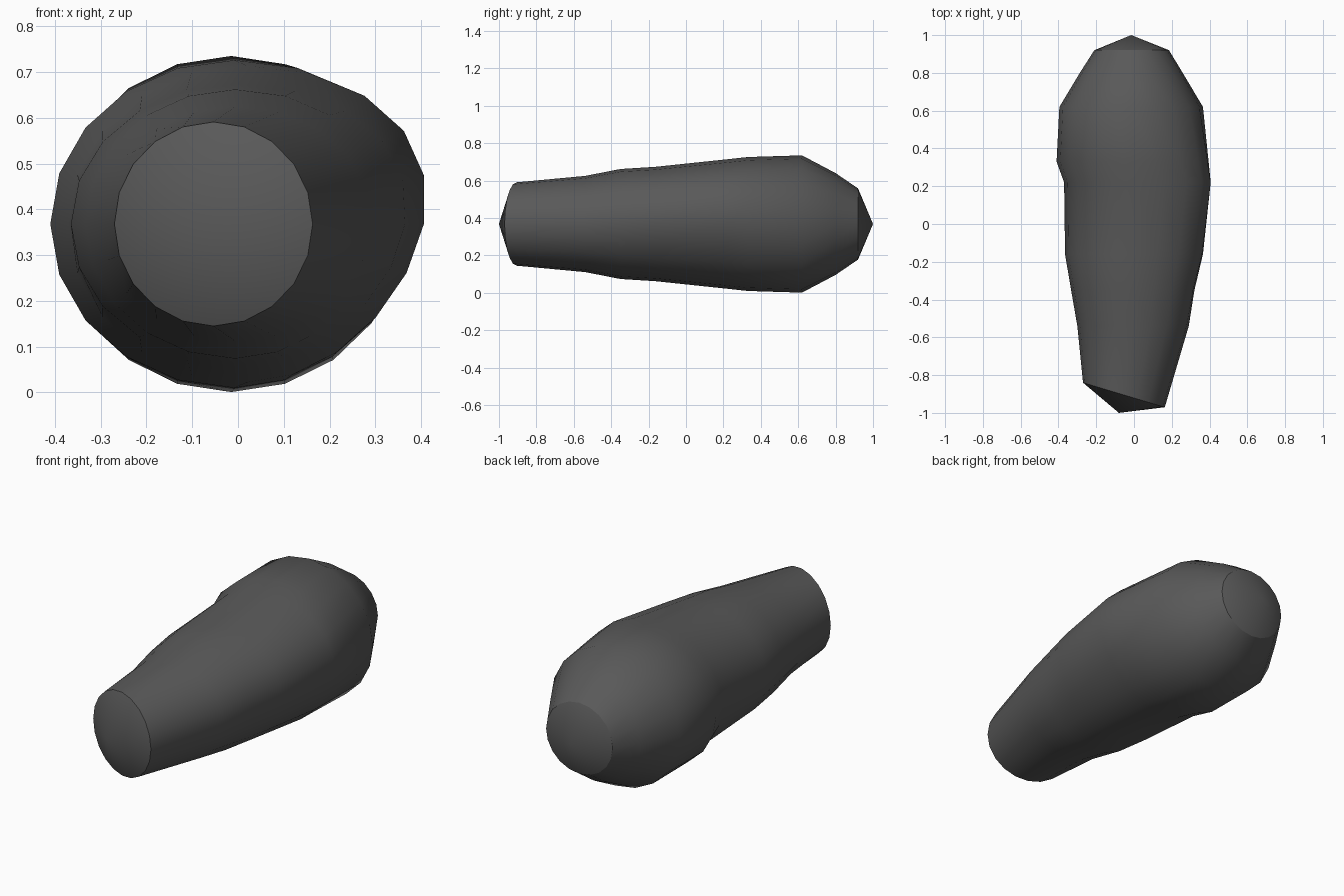
import bpy, bmesh, math

if "Cube" in bpy.data.objects:
    bpy.data.objects.remove(bpy.data.objects["Cube"])

SIDES = 20
MID_Z = 0.368

# Cross-sections: y, left x, right x, half height, yaw slope (dy/dx), right-side skew
RINGS = [
    (-0.905, -0.27, 0.163, 0.223, -0.30, 0.0),
    (-0.54, -0.30, 0.29, 0.257, 0.0, 0.005),
    (-0.35, -0.333, 0.32, 0.294, 0.0, 0.015),
    (-0.16, -0.365, 0.365, 0.306, 0.0, 0.022),
    (0.22, -0.37, 0.406, 0.346, 0.0, 0.032),
    (0.33, -0.41, 0.395, 0.358, 0.0, 0.024),
    (0.62, -0.395, 0.365, 0.367, 0.0, 0.0),
    (0.80, -0.287, 0.258, 0.272, 0.0, 0.0),
    (0.92, -0.21, 0.185, 0.19, 0.0, 0.0),
]

bm = bmesh.new()


def add_ring(y, left, right, half_height, yaw, skew):
    centre, rx = (left + right) / 2, (right - left) / 2
    verts = []
    for i in range(SIDES):
        a = 2 * math.pi * i / SIDES
        dx = rx * math.cos(a)
        bulge = skew * math.sin(2 * a) if math.cos(a) > 0 else 0
        verts.append(bm.verts.new((centre + dx + bulge, y + yaw * dx,
                                   MID_Z + half_height * math.sin(a))))
    return verts


def add_cap(ring, tip):
    # Shallow pointed end with a crisp rim
    apex = bm.verts.new(tip)
    for a, b in zip(ring, ring[1:] + ring[:1]):
        bm.faces.new((a, b, apex))
        bm.edges.get((a, b)).smooth = False


# Tapered body lofted through the sections
rings = [add_ring(*r) for r in RINGS]
for lower, upper in zip(rings, rings[1:]):
    for i in range(SIDES):
        j = (i + 1) % SIDES
        bm.faces.new((lower[i], lower[j], upper[j], upper[i]))

# Front and back ends
add_cap(rings[0], (-0.08, -1.0, MID_Z))
add_cap(rings[-1], (-0.015, 1.0, MID_Z))

for f in bm.faces:
    f.smooth = True
bmesh.ops.recalc_face_normals(bm, faces=bm.faces)

mesh = bpy.data.meshes.new("tapered_body")
bm.to_mesh(mesh)
bm.free()
body = bpy.data.objects.new("tapered_body", mesh)
bpy.context.collection.objects.link(body)

# Dark grey finish
dark = bpy.data.materials.new("dark_grey")
dark.diffuse_color = (0.1, 0.1, 0.1, 1)
dark.use_nodes = True
dark.node_tree.nodes["Principled BSDF"].inputs["Base Color"].default_value = dark.diffuse_color
mesh.materials.append(dark)
